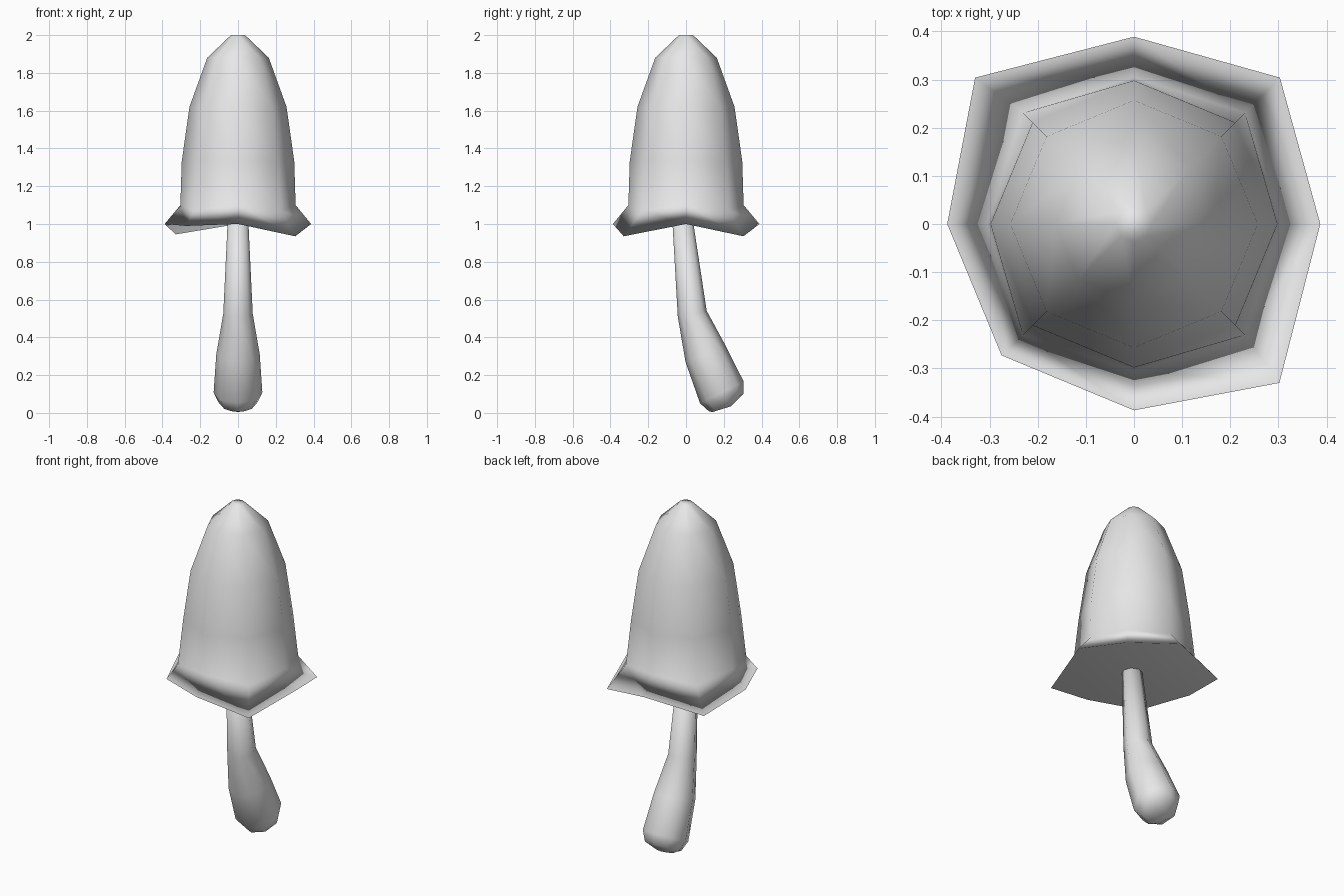
import bpy, bmesh, math
from mathutils import Vector

cube = bpy.data.objects.get("Cube")
if cube:
    bpy.data.objects.remove(cube, do_unlink=True)

SIDES = 8


def material(name, rgb):
    mat = bpy.data.materials.new(name)
    mat.use_nodes = True
    mat.diffuse_color = (*rgb, 1)
    mat.node_tree.nodes["Principled BSDF"].inputs["Base Color"].default_value = (*rgb, 1)
    return mat


def ring(y, z, radius, tilt=0.0):
    """Octagon of points, tilted about the x axis."""
    points = []
    for i in range(SIDES):
        a = math.tau * i / SIDES
        v = radius * math.sin(a)
        points.append(Vector((radius * math.cos(a),
                              y + v * math.cos(tilt), z + v * math.sin(tilt))))
    return points


def loft(name, rings, mat):
    """Skin the rings from top to bottom and close both ends."""
    bm = bmesh.new()
    loops = [[bm.verts.new(p) for p in r] for r in rings]
    for up, low in zip(loops, loops[1:]):
        for i in range(SIDES):
            j = (i + 1) % SIDES
            bm.faces.new((up[i], low[i], low[j], up[j]))
    bm.faces.new(loops[0])
    bm.faces.new(loops[-1][::-1])
    bmesh.ops.recalc_face_normals(bm, faces=bm.faces)
    for face in bm.faces:
        face.smooth = True
    mesh = bpy.data.meshes.new(name)
    bm.to_mesh(mesh)
    bm.free()
    mesh.materials.append(mat)
    obj = bpy.data.objects.new(name, mesh)
    bpy.context.collection.objects.link(obj)
    return obj


grey = material("plain grey", (0.8, 0.8, 0.8))

# Bell-shaped cap with an uneven flared rim
rim = [Vector(p) for p in (
    (0.387, 0, 1.0), (0.303, 0.304, 0.935), (0, 0.389, 1.0), (-0.33, 0.304, 0.945),
    (-0.388, 0, 1.0), (-0.275, -0.273, 0.99), (0, -0.387, 1.0), (0.302, -0.33, 0.935))]
bell = [ring(0, z, r) for z, r in
        ((2.0, 0.037), (1.88, 0.163), (1.62, 0.257), (1.33, 0.298), (1.1, 0.305))]
for corner in bell[-1][1::2]:
    corner.x *= 1.07
    corner.y *= 1.07
    corner.z -= 0.03
cap = loft("cap", bell + [rim], grey)
weighted = cap.modifiers.new("Rim shading", "WEIGHTED_NORMAL")
weighted.mode = "FACE_AREA"

# Bent stem, thickening to a rounded foot
loft("stem", [ring(*r) for r in (
    (-0.017, 1.01, 0.055, 0.0),
    (0.033, 0.525, 0.078, 0.2),
    (0.105, 0.31, 0.115, 0.36),
    (0.19, 0.108, 0.129, 0.46),
    (0.214, 0.055, 0.103, 0.48),
    (0.19, 0.02, 0.052, 0.3))], grey)
